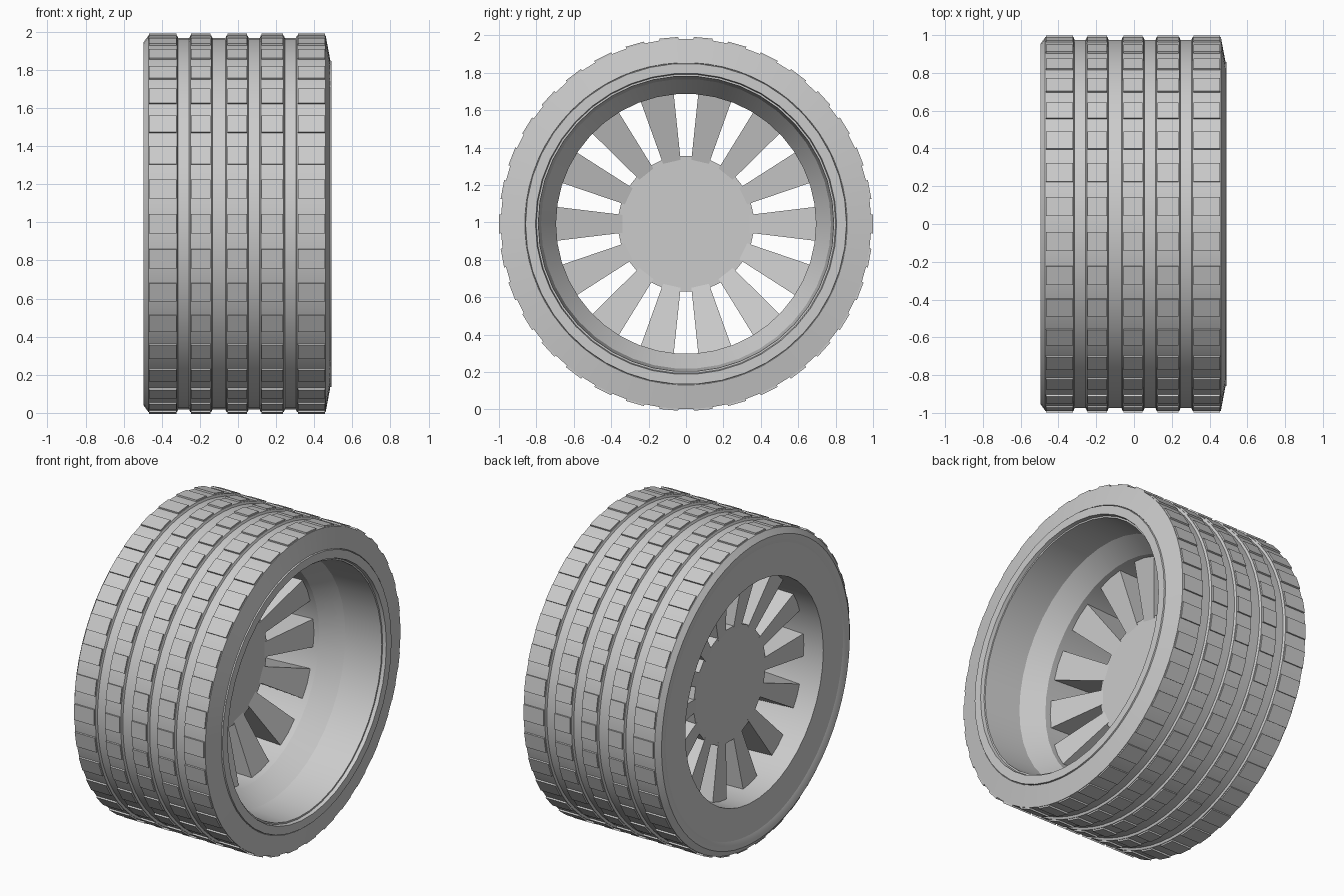
import bpy, bmesh
from math import pi, cos, sin, radians

if "Cube" in bpy.data.objects:
    bpy.data.objects.remove(bpy.data.objects["Cube"])

CZ = 0.9925          # axle height
N_BLOCK = 34         # tread blocks per rib
N_SPOKE = 14


def pt(x, r, a, t=0.0):
    """Point at axle position x, radius r, angle a, tangential offset t."""
    return (x, r * cos(a) - t * sin(a), CZ + r * sin(a) + t * cos(a))


def finish(name, bm, smooth=True):
    bmesh.ops.recalc_face_normals(bm, faces=bm.faces[:])
    me = bpy.data.meshes.new(name)
    bm.to_mesh(me)
    bm.free()
    ob = bpy.data.objects.new(name, me)
    bpy.context.collection.objects.link(ob)
    if smooth:
        bpy.ops.object.select_all(action='DESELECT')
        ob.select_set(True)
        bpy.context.view_layer.objects.active = ob
        bpy.ops.object.shade_smooth_by_angle(angle=radians(25))
    return ob


def lathe(name, profile, n, closed=True, phase=0.0):
    """Revolve an (x, radius) profile round the axle; open ones get end caps."""
    bm = bmesh.new()
    rings = [[bm.verts.new(pt(x, r, phase + 2 * pi * i / n)) for i in range(n)]
             for x, r in profile]
    m = len(rings)
    for j in range(m if closed else m - 1):
        a, b = rings[j], rings[(j + 1) % m]
        for i in range(n):
            k = (i + 1) % n
            bm.faces.new((a[i], a[k], b[k], b[i]))
    if not closed:
        bm.faces.new(rings[0])
        bm.faces.new(rings[-1])
    return finish(name, bm)


def hexa(bm, pts):
    """Box from 8 points: first four one end, last four the other."""
    v = [bm.verts.new(p) for p in pts]
    for f in ((0, 1, 2, 3), (4, 5, 6, 7), (0, 1, 5, 4),
              (1, 2, 6, 5), (2, 3, 7, 6), (3, 0, 4, 7)):
        bm.faces.new([v[i] for i in f])


# Tyre carcass: five ribs with grooves between, and sloped sidewalls
RIBS = [(-0.47, -0.32), (-0.25, -0.14), (-0.06, 0.05), (0.12, 0.24), (0.31, 0.46)]
G = 0.976
profile = [(-0.485, 0.90), (-0.493, 0.925), (-0.495, 0.955)]
for i, (x0, x1) in enumerate(RIBS):
    profile.append((x0, 0.99))
    profile.append((x1, 0.99))
    if i < 4:
        profile += [(x1 + 0.006, G), (RIBS[i + 1][0] - 0.006, G)]
profile += [(0.484, 0.862), (0.46, 0.85)]
lathe("tyre", profile, 68, phase=pi / 68)

# Raised tread blocks on every rib
bm = bmesh.new()
for x0, x1 in RIBS:
    inset = 0.004
    for i in range(N_BLOCK):
        a = 2 * pi * i / N_BLOCK
        h = pi / N_BLOCK * 0.55
        hexa(bm, [pt(x0 + inset, 0.97, a - h), pt(x1 - inset, 0.97, a - h),
                  pt(x1 - inset, 1.0, a - h), pt(x0 + inset, 1.0, a - h),
                  pt(x0 + inset, 0.97, a + h), pt(x1 - inset, 0.97, a + h),
                  pt(x1 - inset, 1.0, a + h), pt(x0 + inset, 1.0, a + h)])
finish("tread_blocks", bm, smooth=False)

# Rim: lip, deep barrel, cone down to the spoke ring, flat back flange
lathe("rim", [(0.47, 0.90), (0.48, 0.86), (0.49, 0.858), (0.49, 0.805), (0.468, 0.80),
              (0.468, 0.79), (0.22, 0.775), (0.09, 0.695), (-0.485, 0.70),
              (-0.485, 0.928)], 42)

# Hub disc, its flats facing the gaps between spokes
lathe("hub", [(-0.31, 0.372), (-0.05, 0.372)], N_SPOKE, closed=False,
      phase=pi / 2 + pi / N_SPOKE)

# Spokes: thick wedges, narrower on the -x side
bm = bmesh.new()
for i in range(N_SPOKE):
    a = pi / 2 + (i + 0.5) * 2 * pi / N_SPOKE
    ends = []
    for r, xf, xb, wf, wb in ((0.34, -0.31, -0.05, 0.04, 0.048),
                              (0.72, -0.35, 0.06, 0.075, 0.094)):
        ends += [pt(xf, r, a, -wf), pt(xf, r, a, wf), pt(xb, r, a, wb), pt(xb, r, a, -wb)]
    hexa(bm, ends)
finish("spokes", bm, smooth=False)
